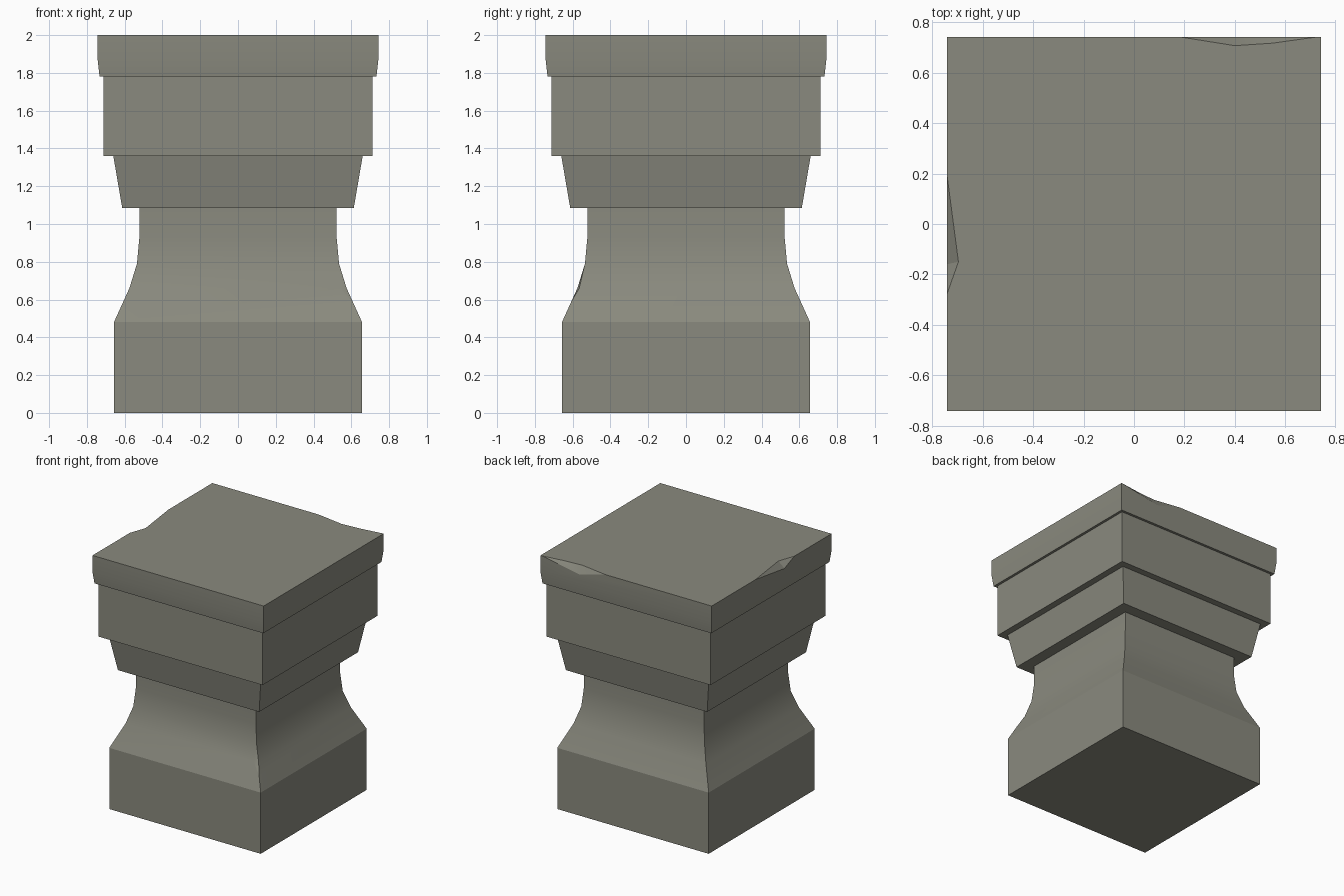
import bpy, bmesh, math
from mathutils import Vector

if "Cube" in bpy.data.objects:
    bpy.data.objects.remove(bpy.data.objects["Cube"])


def finish(name, bm):
    bmesh.ops.recalc_face_normals(bm, faces=bm.faces)
    me = bpy.data.meshes.new(name)
    bm.to_mesh(me)
    bm.free()
    ob = bpy.data.objects.new(name, me)
    bpy.context.collection.objects.link(ob)
    return ob


# Square pedestal swept from a side profile of (half width, height)
def square_stack(name, profile):
    bm = bmesh.new()
    rings = [[bm.verts.new((sx * w, sy * w, z))
              for sx, sy in ((-1, -1), (1, -1), (1, 1), (-1, 1))]
             for w, z in profile]
    for a, b in zip(rings, rings[1:]):
        for i in range(4):
            j = (i + 1) % 4
            bm.faces.new((a[i], a[j], b[j], b[i]))
    bm.faces.new(rings[0][::-1])
    bm.faces.new(rings[-1])
    return finish(name, bm)


# Chip cutter: hull of the damaged surface, extended outwards
def chip(target, points, offsets):
    bm = bmesh.new()
    for p in points:
        for o in [(0, 0, 0)] + offsets:
            bm.verts.new(Vector(p) + Vector(o))
    bmesh.ops.convex_hull(bm, input=bm.verts)
    loose = [v for v in bm.verts if not v.link_faces]
    bmesh.ops.delete(bm, geom=loose, context='VERTS')
    cutter = finish("chip_cutter", bm)
    cutter.hide_render = True
    mod = target.modifiers.new("chip", 'BOOLEAN')
    mod.operation = 'DIFFERENCE'
    mod.solver = 'EXACT'
    mod.object = cutter
    bpy.context.view_layer.objects.active = target
    bpy.ops.object.modifier_apply(modifier=mod.name)
    bpy.data.objects.remove(cutter)


pedestal = square_stack("stone_pedestal", [
    (0.657, 0), (0.657, 0.48),                                 # plinth
    (0.575, 0.66), (0.535, 0.79), (0.522, 0.93), (0.522, 1.085),  # flared neck
    (0.613, 1.085), (0.66, 1.36),                              # tapered collar
    (0.713, 1.36), (0.713, 1.78),                              # block
    (0.733, 1.78), (0.743, 1.87), (0.743, 2.0)])               # cap

# Dark olive-grey stone
stone = bpy.data.materials.new("stone")
stone.diffuse_color = (0.254, 0.254, 0.21, 1)
stone.use_nodes = True
stone.node_tree.nodes["Principled BSDF"].inputs["Base Color"].default_value = stone.diffuse_color
pedestal.data.materials.append(stone)

# Chip in the back top edge
chip(pedestal, [(0.18, 0.743, 2), (0.4, 0.708, 2), (0.55, 0.718, 2),
                (0.73, 0.743, 2), (0.4, 0.743, 1.94)],
     [(0, 0.1, 0), (0, 0, 0.1), (0, 0.1, 0.1)])
# Chip in the left top edge
chip(pedestal, [(-0.743, 0.2, 2), (-0.697, -0.15, 2),
                (-0.743, -0.28, 2), (-0.743, -0.16, 1.95)],
     [(-0.1, 0, 0), (0, 0, 0.1), (-0.1, 0, 0.1)])
# Chip in the front right corner of the neck
chip(pedestal, [(0.535, -0.535, 0.79), (0.54, -0.575, 0.66),
                (0.575, -0.565, 0.66), (0.61, -0.61, 0.583)],
     [(0.08, -0.08, 0)])

# Smooth only the curved neck and cap
bpy.ops.object.select_all(action='DESELECT')
pedestal.select_set(True)
bpy.context.view_layer.objects.active = pedestal
bpy.ops.object.shade_smooth_by_angle(angle=math.radians(20))
